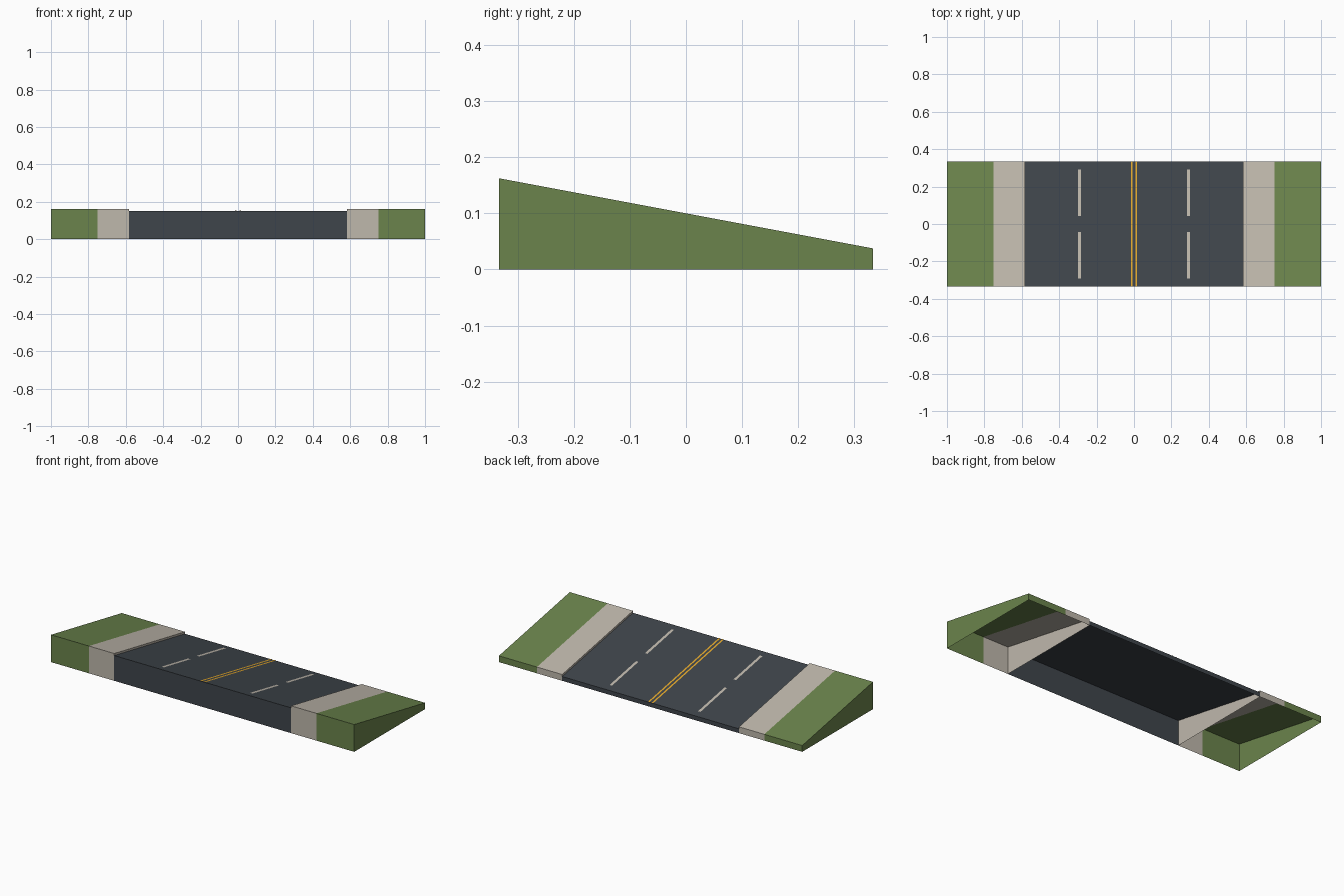
import bpy
import bmesh

cube = bpy.data.objects.get("Cube")
if cube:
    bpy.data.objects.remove(cube, do_unlink=True)

HALF = 1 / 3          # half depth of the ramp
SLOPE = -0.1875       # fall from front to back
KERB_Z = 0.1          # mid height of verges and pavements
ROAD_Z = 0.088        # mid height of the road


def material(name, rgb):
    linear = [((c / 255 + 0.055) / 1.055) ** 2.4 for c in rgb] + [1]
    mat = bpy.data.materials.new(name)
    mat.use_nodes = True
    mat.diffuse_color = linear
    mat.node_tree.nodes["Principled BSDF"].inputs["Base Color"].default_value = linear
    return mat


grass = material("grass green", (107, 132, 76))
stone = material("pale stone", (191, 184, 172))
asphalt = material("dark asphalt", (63, 69, 75))
yellow = material("line yellow", (226, 168, 44))


def strip(name, x0, x1, mid_z, mat, y0=-HALF, y1=HALF, walls=""):
    """Sloped top face with optional walls (F, B, L, R) down to the ground."""
    bm = bmesh.new()
    corners = [(x0, y0), (x1, y0), (x1, y1), (x0, y1)]
    top = [bm.verts.new((x, y, mid_z + SLOPE * y)) for x, y in corners]
    bm.faces.new(top)
    if walls:
        base = [bm.verts.new((x, y, 0)) for x, y in corners]
        for i, side in enumerate("FLBR"):
            j = (i + 1) % 4
            if side in walls:
                bm.faces.new((base[i], base[j], top[j], top[i]))
        loose = [v for v in bm.verts if not v.link_faces]
        bmesh.ops.delete(bm, geom=loose, context='VERTS')
    mesh = bpy.data.meshes.new(name)
    bm.to_mesh(mesh)
    bm.free()
    mesh.materials.append(mat)
    bpy.context.collection.objects.link(bpy.data.objects.new(name, mesh))


# Road bed, open underneath
strip("road", -0.583, 0.583, ROAD_Z, asphalt, walls="FB")

# Verges with outer walls, pavements with kerb walls facing the road
strip("left_verge", 0.75, 1, KERB_Z, grass, walls="FBL")
strip("right_verge", -1, -0.75, KERB_Z, grass, walls="FBR")
strip("left_pavement", 0.583, 0.75, KERB_Z, stone, walls="FBR")
strip("right_pavement", -0.75, -0.583, KERB_Z, stone, walls="FBL")

# Painted lane markings
PAINT_Z = ROAD_Z + 0.0015
for side, s in (("left", 1), ("right", -1)):
    x = 0.012 * s
    strip(side + "_centre_line", x - 0.005, x + 0.005, PAINT_Z, yellow)
    x = 0.292 * s
    for end, y in (("front", -0.167), ("back", 0.167)):
        strip(f"{side}_{end}_lane_dash", x - 0.008, x + 0.008, PAINT_Z, stone,
              y - 0.125, y + 0.125)
